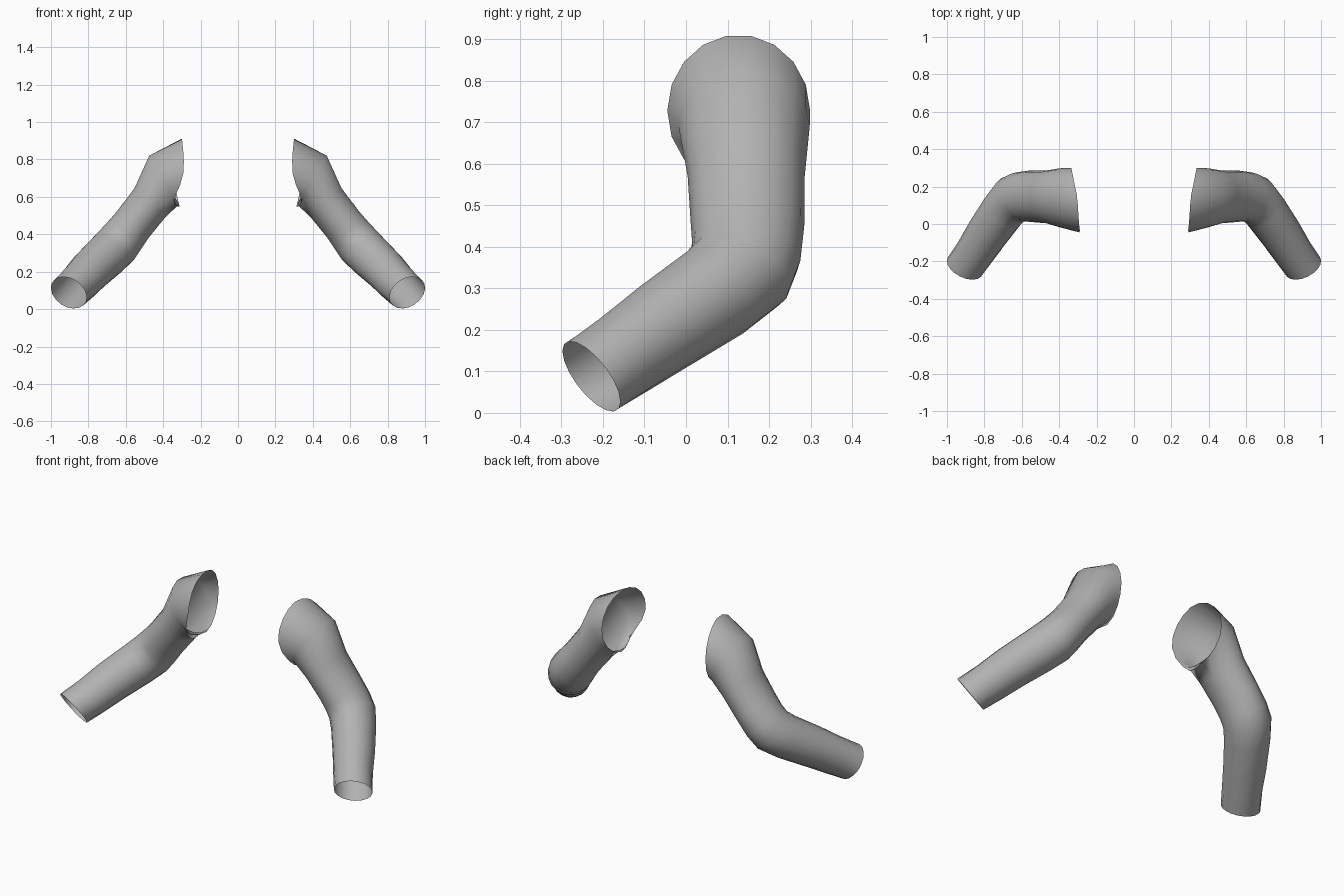
import bpy, bmesh, math
from mathutils import Vector

if "Cube" in bpy.data.objects:
    bpy.data.objects.remove(bpy.data.objects["Cube"])

SIDES = 18

cloth = bpy.data.materials.new("grey cloth")
cloth.use_nodes = True
GREY = (0.45, 0.45, 0.45, 1)
cloth.diffuse_color = GREY
cloth.node_tree.nodes["Principled BSDF"].inputs["Base Color"].default_value = GREY

# Cross-sections from shoulder to cuff: centre, direction, front radius, outer radius
SECTIONS = [
    ((.395, .14, .69), (.85, 0, -.52), .158, .155),
    ((.47, .145, .57), (.68, 0, -.73), .141, .115),
    ((.56, .148, .455), (.66, -.05, -.75), .137, .112),
    ((.61, .145, .39), (.62, -.22, -.70), .134, .117),
    ((.65, .13, .34), (.60, -.40, -.65), .130, .122),
    ((.70, .07, .29), (.52, -.68, -.52), .120, .120),
    ((.785, -.05, .21), (.50, -.71, -.49), .112, .114),
    ((.85, -.15, .14), (.47, -.72, -.51), .104, .107),
    ((.905, -.228, .088), (.38, -.72, -.56), .102, .104),
]
ANGLES = [2 * math.pi * i / SIDES for i in range(SIDES)]


def armhole():
    """Upright opening with a notch low at the front and a cut-back rear edge."""
    points = []
    for a in ANGLES:
        c, s = math.cos(a), math.sin(a)
        notch = max(0, math.cos(a + math.radians(52))) ** 5
        x = .30 + .045 * notch + .035 * max(0, -c) - .012 * max(0, c) ** 2
        points.append(Vector((x, .127 - .172 * c, .728 + .183 * s)))
    return points


def section(centre, direction, front_radius, outer_radius):
    t = Vector(direction).normalized()
    front = Vector((0, -1, 0))
    front = (front - t * front.dot(t)).normalized()
    outer = front.cross(t)
    if outer.z < 0:
        outer = -outer
    return [Vector(centre) + front * front_radius * math.cos(a)
            + outer * outer_radius * math.sin(a) for a in ANGLES]


def sleeve(name, side):
    bm = bmesh.new()
    rings = [armhole()] + [section(*s) for s in SECTIONS]
    rings = [[bm.verts.new((p.x * side, p.y, p.z)) for p in r] for r in rings]
    for r0, r1 in zip(rings, rings[1:]):
        for i in range(SIDES):
            j = (i + 1) % SIDES
            bm.faces.new((r0[i], r0[j], r1[j], r1[i]))
    bmesh.ops.recalc_face_normals(bm, faces=bm.faces)
    # Open tube: make sure the normals point away from the arm's centre line
    bm.faces.ensure_lookup_table()
    bm.normal_update()
    face = bm.faces[SIDES * 6]
    middle = sum((v.co for v in rings[6] + rings[7]), Vector()) / (2 * SIDES)
    if face.normal.dot(face.calc_center_median() - middle) < 0:
        bmesh.ops.reverse_faces(bm, faces=bm.faces)
    for f in bm.faces:
        f.smooth = True
    mesh = bpy.data.meshes.new(name)
    bm.to_mesh(mesh)
    bm.free()
    mesh.materials.append(cloth)
    bpy.context.collection.objects.link(bpy.data.objects.new(name, mesh))


sleeve("left_sleeve", 1)
sleeve("right_sleeve", -1)
